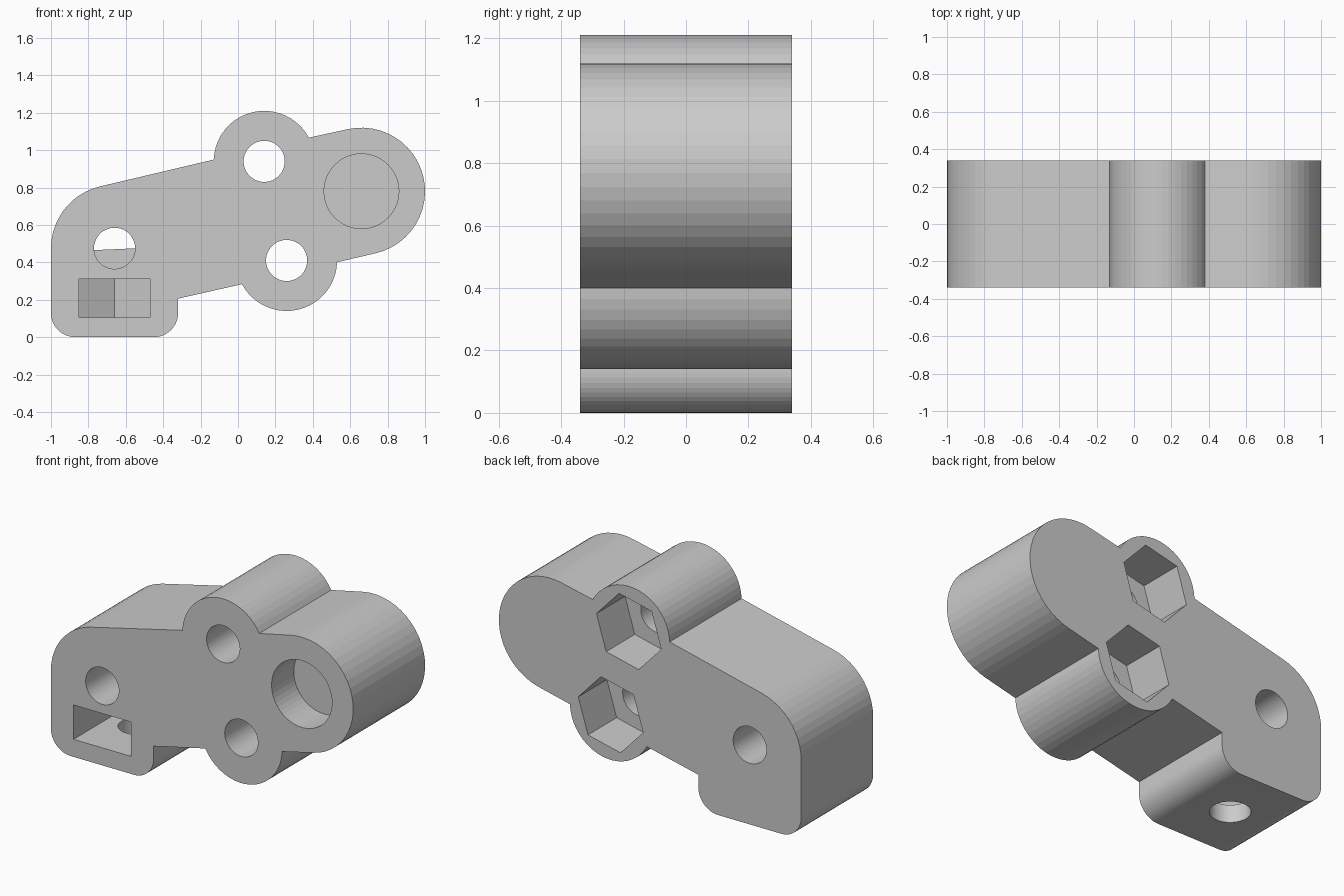
import bpy, bmesh
from math import sin, cos, radians, ceil

if "Cube" in bpy.data.objects:
    bpy.data.objects.remove(bpy.data.objects["Cube"])

HALF = 0.34    # half thickness along y
TILT = 13      # slope of the arm in degrees
TOP_BOSS, LOW_BOSS = (0.14, 0.94), (0.26, 0.41)
PIVOT, FOOT_HOLE = (0.66, 0.78), (-0.66, 0.475)


def arc(center, r, a0, a1, step=7.5):
    n = max(1, ceil(abs(a1 - a0) / step))
    angles = [radians(a0 + (a1 - a0) * i / n) for i in range(n + 1)]
    return [(center[0] + r * cos(a), center[1] + r * sin(a)) for a in angles]


def ring(center, r, sides=48, turn=0):
    return arc(center, r, turn, turn + 360, 360 / sides)[:-1]


def prism(name, points, lo, hi, axis='Y'):
    """Extrude a closed profile along y (x,z points) or z (x,y points)."""
    def place(p, d):
        return (p[0], d, p[1]) if axis == 'Y' else (p[0], p[1], d)
    bm = bmesh.new()
    a = [bm.verts.new(place(p, lo)) for p in points]
    b = [bm.verts.new(place(p, hi)) for p in points]
    bm.faces.new(a)
    bm.faces.new(b[::-1])
    for i in range(len(points)):
        j = (i + 1) % len(points)
        bm.faces.new((a[i], b[i], b[j], a[j]))
    bmesh.ops.recalc_face_normals(bm, faces=bm.faces)
    mesh = bpy.data.meshes.new(name)
    bm.to_mesh(mesh)
    bm.free()
    obj = bpy.data.objects.new(name, mesh)
    bpy.context.collection.objects.link(obj)
    return obj


def cut(target, cutter):
    mod = target.modifiers.new("cut", 'BOOLEAN')
    mod.operation = 'DIFFERENCE'
    mod.solver = 'EXACT'
    mod.object = cutter
    cutter.hide_render = True
    bpy.context.view_layer.objects.active = target
    bpy.ops.object.modifier_apply(modifier=mod.name)
    bpy.data.objects.remove(cutter)


# Bracket body: foot, sloping arm, two bosses and rounded ends
outline = (arc((-0.87, 0.13), 0.13, 180, 270)
           + arc((-0.45, 0.13), 0.13, 270, 360)
           + [(-0.32, 0.206)]
           + arc(LOW_BOSS, 0.27, 208, 358)
           + arc(PIVOT, 0.34, TILT - 90, TILT + 90)
           + arc(TOP_BOSS, 0.27, 28, 178)
           + arc(FOOT_HOLE, 0.34, TILT + 90, 180))
body = prism("bracket_body", outline, -HALF, HALF)

# Through holes
for c in (TOP_BOSS, LOW_BOSS, FOOT_HOLE):
    cut(body, prism("hole_cutter", ring(c, 0.11), -0.5, 0.5))

# Hexagonal nut pockets in the back of the bosses
for c in (TOP_BOSS, LOW_BOSS):
    cut(body, prism("nut_cutter", ring(c, 0.22, 6, TILT), HALF - 0.27, 0.5))

# Round blind recess in the front
cut(body, prism("recess_cutter", ring(PIVOT, 0.2), -0.5, -HALF + 0.21))

# Nut slot in the front of the foot, pointed at its inner end
slot = [(-0.85, -0.5), (-0.47, -0.5), (-0.47, 0.11), (-0.66, 0.22), (-0.85, 0.11)]
cut(body, prism("slot_cutter", slot, 0.105, 0.31, 'Z'))

# Vertical screw hole from the underside into the slot
cut(body, prism("screw_cutter", ring((-0.66, 0), 0.11), -0.1, 0.2, 'Z'))

# Thin web closing the lower half of the foot hole
prism("hole_web", arc(FOOT_HOLE, 0.112, 185, 360), -0.005, 0.005)
